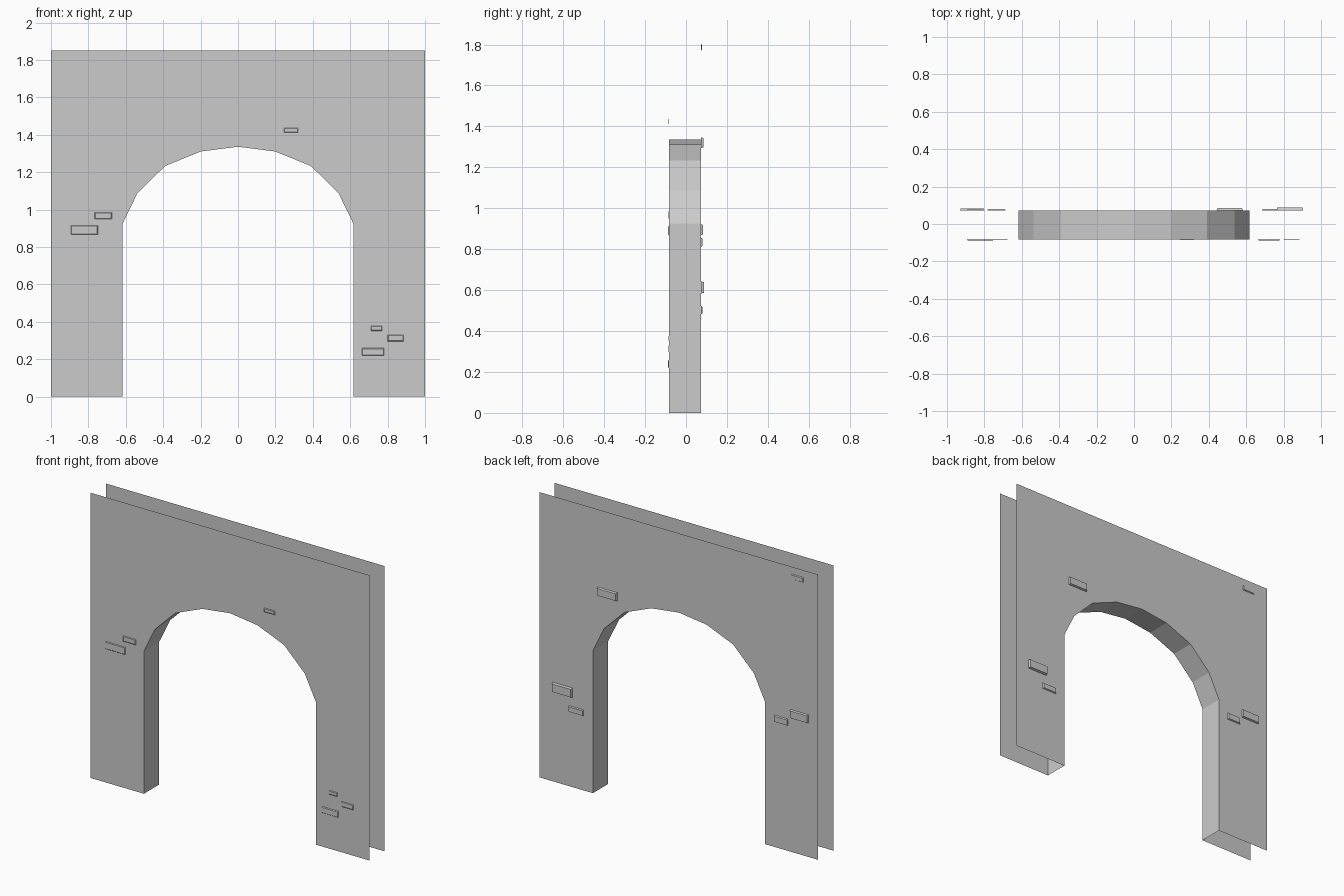
import bpy, bmesh

if "Cube" in bpy.data.objects:
    bpy.data.objects.remove(bpy.data.objects["Cube"])

FRONT, BACK = -0.083, 0.073   # y of the two wall sheets
TOP = 1.85


def make_object(name, bm):
    mesh = bpy.data.meshes.new(name)
    bm.to_mesh(mesh)
    bm.free()
    obj = bpy.data.objects.new(name, mesh)
    bpy.context.collection.objects.link(obj)
    return obj


# Arch opening: right half from floor to crown, then mirrored
half = [(0.617, 0), (0.617, 0.925), (0.538, 1.087), (0.39, 1.233), (0.198, 1.311)]
arch = half + [(0, 1.336)] + [(-x, z) for x, z in reversed(half)]
outline = arch + [(-1, 0), (-1, TOP), (1, TOP), (1, 0)]

# Wall: front and back sheets joined only by the arch lining
bm = bmesh.new()
front = [bm.verts.new((x, FRONT, z)) for x, z in outline]
back = [bm.verts.new((x, BACK, z)) for x, z in outline]
faces = [bm.faces.new(front), bm.faces.new(back[::-1])]
for i in range(len(arch) - 1):
    faces.append(bm.faces.new((front[i + 1], front[i], back[i], back[i + 1])))
for f in faces:
    f.normal_update()
if faces[0].normal.y > 0:
    bmesh.ops.reverse_faces(bm, faces=faces)
make_object("arch_wall", bm)


# Raised brick: open-backed block with slightly tapered sides
def brick(name, x0, x1, z0, z1, depth, side):
    y = FRONT if side < 0 else BACK
    t = 0.004
    bm = bmesh.new()

    def ring(inset, y):
        pts = [(x0 + inset, z0 + inset), (x1 - inset, z0 + inset),
               (x1 - inset, z1 - inset), (x0 + inset, z1 - inset)]
        return [bm.verts.new((px, y, pz)) for px, pz in pts]

    base, face = ring(0, y), ring(t, y + side * depth)
    bm.faces.new(face)
    for i in range(4):
        j = (i + 1) % 4
        bm.faces.new((base[i], base[j], face[j], face[i]))
    if side > 0:
        bmesh.ops.reverse_faces(bm, faces=bm.faces[:])
    make_object(name, bm)


front_bricks = [
    (-0.893, -0.749, 0.866, 0.915, 0.004),
    (-0.767, -0.674, 0.949, 0.985, 0.003),
    (0.245, 0.322, 1.411, 1.437, 0.003),
    (0.710, 0.771, 0.352, 0.378, 0.003),
    (0.800, 0.886, 0.296, 0.330, 0.003),
    (0.662, 0.781, 0.219, 0.260, 0.005),
]
back_bricks = [
    (-0.930, -0.800, 0.868, 0.922, 0.011),
    (-0.784, -0.686, 0.812, 0.856, 0.008),
    (-0.895, -0.808, 1.770, 1.803, 0.006),
    (0.442, 0.582, 1.293, 1.347, 0.012),
    (0.762, 0.905, 0.583, 0.643, 0.015),
    (0.684, 0.790, 0.482, 0.522, 0.007),
]
for i, b in enumerate(front_bricks, 1):
    brick(f"front_brick_{i}", *b, -1)
for i, b in enumerate(back_bricks, 1):
    brick(f"back_brick_{i}", *b, 1)
